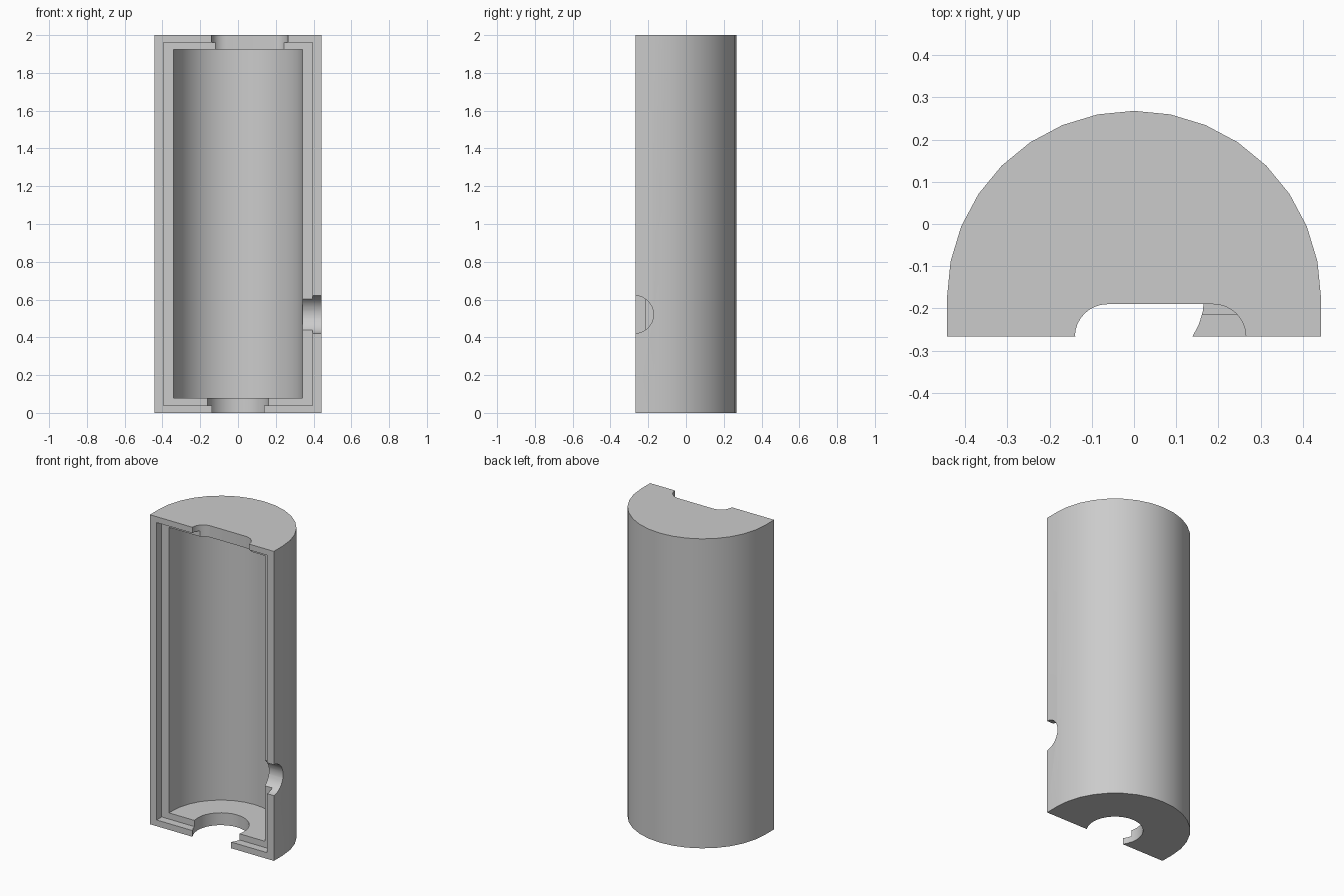
import bpy, bmesh, math
from mathutils import Matrix

cube = bpy.data.objects.get("Cube")
if cube:
    bpy.data.objects.remove(cube, do_unlink=True)

AXIS_Y = -0.175    # axis of the round shell
FRONT = -0.267     # parting plane
RADIUS = 0.443

grey = bpy.data.materials.new("plain grey")
grey.use_nodes = True
colour = (0.6, 0.6, 0.6, 1)
grey.diffuse_color = colour
grey.node_tree.nodes["Principled BSDF"].inputs["Base Color"].default_value = colour


def add_object(name, bm):
    bmesh.ops.recalc_face_normals(bm, faces=bm.faces)
    mesh = bpy.data.meshes.new(name)
    bm.to_mesh(mesh)
    bm.free()
    obj = bpy.data.objects.new(name, mesh)
    bpy.context.collection.objects.link(obj)
    mesh.materials.append(grey)
    return obj


def prism(name, outline, bottom, top):
    """Extrude an outline in the xy plane upwards."""
    bm = bmesh.new()
    face = bm.faces.new([bm.verts.new((x, y, bottom)) for x, y in outline])
    new = bmesh.ops.extrude_face_region(bm, geom=[face])["geom"]
    verts = [v for v in new if isinstance(v, bmesh.types.BMVert)]
    bmesh.ops.translate(bm, vec=(0, 0, top - bottom), verts=verts)
    return add_object(name, bm)


def arc(cx, cy, r, start, end, steps):
    angles = [start + (end - start) * i / steps for i in range(steps + 1)]
    return [(cx + r * math.cos(a), cy + r * math.sin(a)) for a in angles]


def arch(r, front):
    """Half circle with straight sides running to the front."""
    return [(r, front)] + arc(0, AXIS_Y, r, 0, math.pi, 16) + [(-r, front)]


# Half-round casing
casing = prism("casing_half", arch(RADIUS, FRONT), 0, 2)
cutters = []

# Inner cavity
cutters.append(prism("cavity_cutter", arch(0.342, -0.4), 0.08, 1.925))

# Stepped rim around the opening
rim = [(-0.395, -0.4), (0.395, -0.4), (0.395, -0.215), (-0.395, -0.215)]
cutters.append(prism("rim_cutter", rim, 0.04, 1.962))

# Round hole in the floor
hole = arc(0, AXIS_Y, 0.166, 0, 2 * math.pi, 32)[:-1]
cutters.append(prism("floor_hole_cutter", hole, -0.1, 0.2))

# Rounded slot in the lid
r = 0.077
slot = (arc(0.188, FRONT, r, -math.pi / 2, math.pi / 2, 16)
        + arc(-0.063, FRONT, r, math.pi / 2, 1.5 * math.pi, 16))
cutters.append(prism("lid_slot_cutter", slot, 1.85, 2.1))

# Round port through the left wall
bm = bmesh.new()
place = Matrix.Translation((0.42, -0.272, 0.521)) @ Matrix.Rotation(math.pi / 2, 4, "Y")
bmesh.ops.create_cone(bm, cap_ends=True, segments=32, radius1=0.1, radius2=0.1,
                      depth=0.36, matrix=place)
cutters.append(add_object("side_port_cutter", bm))

# Cut the openings and drop the cutters
bpy.ops.object.select_all(action="DESELECT")
bpy.context.view_layer.objects.active = casing
casing.select_set(True)
for cutter in cutters:
    cutter.hide_render = True
    mod = casing.modifiers.new(cutter.name, "BOOLEAN")
    mod.operation = "DIFFERENCE"
    mod.solver = "EXACT"
    mod.object = cutter
    bpy.ops.object.modifier_apply(modifier=mod.name)
    bpy.data.objects.remove(cutter, do_unlink=True)

bpy.ops.object.shade_smooth_by_angle(angle=math.radians(30))
